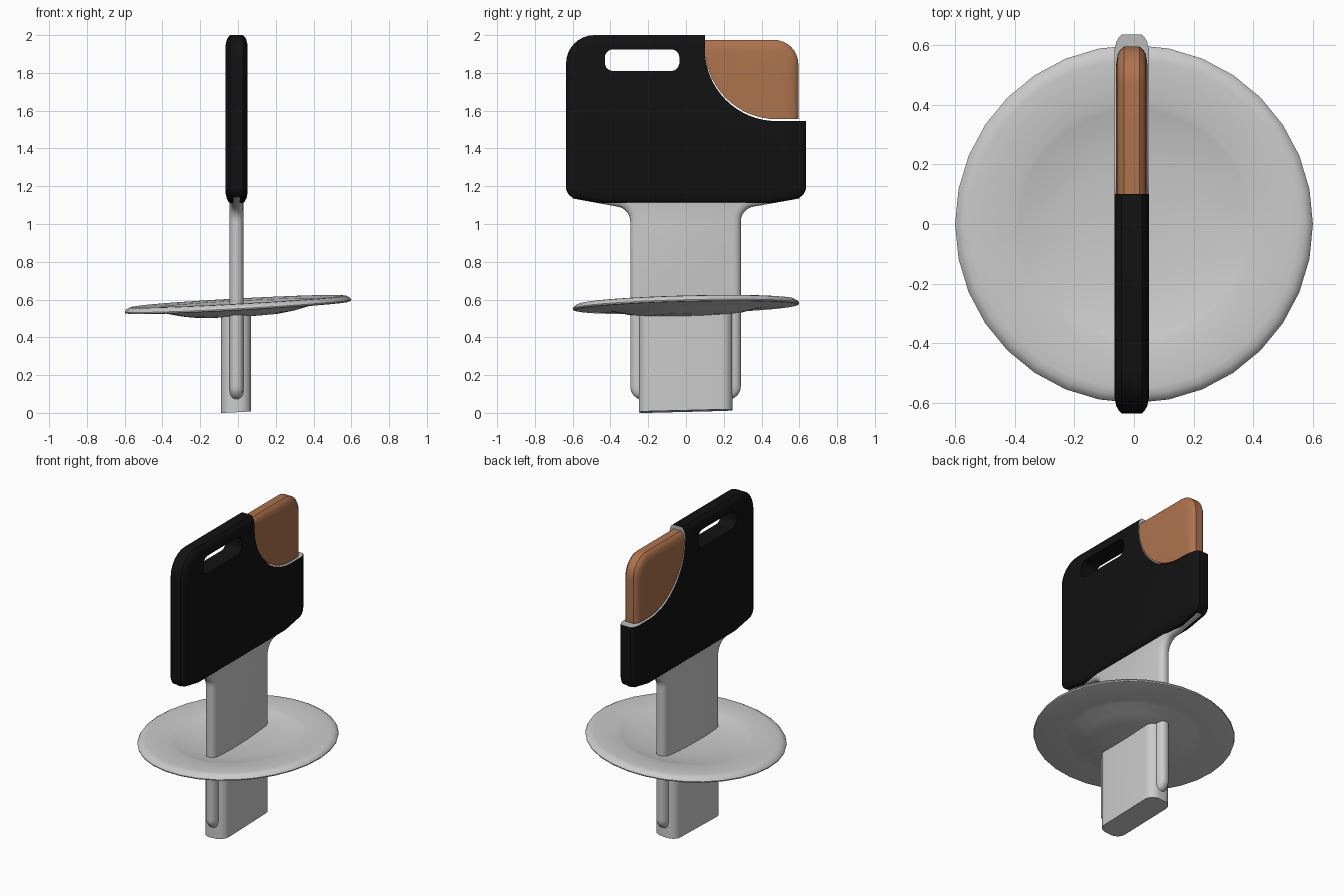
import bpy, bmesh
from math import cos, sin, pi, tan, radians
from mathutils import Vector, Matrix

if "Cube" in bpy.data.objects:
    bpy.data.objects.remove(bpy.data.objects["Cube"])

CX = -0.0075  # mid plane of the key


def material(name, rgb):
    m = bpy.data.materials.new(name)
    m.diffuse_color = (*rgb, 1)
    m.use_nodes = True
    m.node_tree.nodes["Principled BSDF"].inputs["Base Color"].default_value = m.diffuse_color
    return m


black = material("black_rubber", (0.006, 0.006, 0.006))
grey = material("bare_grey", (0.5, 0.5, 0.5))
orange = material("copper_orange", (0.42, 0.17, 0.075))


def fillet(corners, n=8):
    """Polygon from (u, v, radius) corners, each corner rounded."""
    out = []
    for i, (u, v, r) in enumerate(corners):
        p = Vector((u, v))
        if r == 0:
            out.append(p)
            continue
        a = (Vector(corners[i - 1][:2]) - p).normalized()
        b = (Vector(corners[(i + 1) % len(corners)][:2]) - p).normalized()
        half = a.angle(b) / 2
        c = p + (a + b).normalized() * r / sin(half)
        s, e = p + a * r / tan(half) - c, p + b * r / tan(half) - c
        turn = s.angle_signed(e)
        for k in range(n + 1):
            t = -turn * k / n
            out.append(c + Vector((s.x * cos(t) - s.y * sin(t),
                                   s.x * sin(t) + s.y * cos(t))))
    return out


def inset(pts, d):
    """Move a counter-clockwise outline inwards by d."""
    out = []
    for i, p in enumerate(pts):
        a = (p - pts[i - 1]).normalized()
        b = (pts[(i + 1) % len(pts)] - p).normalized()
        na, nb = Vector((-a.y, a.x)), Vector((-b.y, b.x))
        m = na + nb
        out.append(p + m * d * 2 / m.length_squared)
    return out


def finish(bm, name, mats=(), index=0):
    bmesh.ops.recalc_face_normals(bm, faces=bm.faces)
    me = bpy.data.meshes.new(name)
    bm.to_mesh(me)
    bm.free()
    ob = bpy.data.objects.new(name, me)
    bpy.context.collection.objects.link(ob)
    for m in mats:
        me.materials.append(m)
    for f in me.polygons:
        f.material_index = index
    return ob


def bridge(bm, rings):
    for r0, r1 in zip(rings, rings[1:]):
        for i in range(len(r0)):
            j = (i + 1) % len(r0)
            bm.faces.new((r0[i], r0[j], r1[j], r1[i]))


def plate(name, pts, layers, mats=(), index=0):
    """Outline in y-z thickened along x; layers are (inset, half width)."""
    bm = bmesh.new()
    steps = [(d, -w) for d, w in reversed(layers)] + list(layers)
    rings = [[bm.verts.new((CX + x, p.x, p.y)) for p in inset(pts, d)] for d, x in steps]
    bridge(bm, rings)
    bm.faces.new(rings[0])
    bm.faces.new(rings[-1])
    return finish(bm, name, mats, index)


def boolean(ob, cutter, op):
    cutter.hide_render = True
    mod = ob.modifiers.new("cut", 'BOOLEAN')
    mod.operation, mod.object, mod.solver = op, cutter, 'EXACT'
    bpy.context.view_layer.objects.active = ob
    bpy.ops.object.modifier_apply(modifier=mod.name)
    bpy.data.objects.remove(cutter)


def notch(name, z, mats, index):
    pts = fillet([(0.1, z, 0.38), (0.9, z, 0), (0.9, 2.3, 0), (0.1, 2.3, 0)], 16)
    return plate(name, pts, [(0, 0.2)], mats, index)


# Black grip with quarter notch and slot
head_pts = fillet([(-0.635, 1.145, 0.06), (-0.45, 1.11, 0.15), (0.45, 1.11, 0.15),
                   (0.635, 1.145, 0.06), (0.635, 2.0, 0.15), (-0.635, 2.0, 0.15)])
head = plate("grip", head_pts, [(0, 0.034), (0.01, 0.044), (0.025, 0.052), (0.05, 0.0575)],
             (black, grey))
boolean(head, notch("notch_cutter", 1.545, (black, grey), 1), 'DIFFERENCE')
slot = fillet([(-0.43, 1.81, 0.045), (-0.035, 1.81, 0.045),
               (-0.035, 1.925, 0.045), (-0.43, 1.925, 0.045)])
boolean(head, plate("slot_cutter", slot, [(0, 0.2)], (black, grey), 0), 'DIFFERENCE')

# Orange corner insert
ins_pts = fillet([(-0.3, 1.2, 0), (0.595, 1.2, 0), (0.595, 1.975, 0.13), (-0.3, 1.975, 0)])
insert = plate("corner_insert", ins_pts,
               [(0, 0.026), (0.01, 0.038), (0.025, 0.047), (0.06, 0.0525)], (orange,))
boolean(insert, notch("insert_cutter", 1.555, (orange,), 0), 'INTERSECT')

# Flat blade flaring out under the grip
blade_pts = fillet([(-0.295, 0.07, 0.07), (0.29, 0.07, 0.07), (0.29, 1.08, 0.08),
                    (0.6, 1.135, 0), (0.6, 1.22, 0), (-0.6, 1.22, 0),
                    (-0.6, 1.135, 0), (-0.295, 1.08, 0.08)])
blade = plate("blade", blade_pts, [(0, 0.012), (0.007, 0.024), (0.02, 0.033), (0.04, 0.0375)])


def tilt(bm):
    """Lean the horizontal surfaces of the lower parts slightly."""
    for v in bm.verts:
        v.co.z += 0.054 * v.co.x + 0.025 * v.co.y


# Dished collar, turned from a profile
profile = [(0.02, 0.542), (0.14, 0.545), (0.24, 0.552), (0.33, 0.565), (0.385, 0.579),
           (0.405, 0.584), (0.48, 0.589), (0.55, 0.592), (0.575, 0.589), (0.592, 0.579),
           (0.6, 0.567), (0.598, 0.56), (0.585, 0.557), (0.41, 0.55), (0.385, 0.547),
           (0.3, 0.527), (0.22, 0.515), (0.1, 0.51), (0.02, 0.509)]
SIDES = 32
bm = bmesh.new()
rings = [[bm.verts.new((r * cos(2 * pi * k / SIDES), r * sin(2 * pi * k / SIDES), z))
          for k in range(SIDES)] for r, z in profile]
bridge(bm, rings)
bm.faces.new(rings[0])
bm.faces.new(rings[-1])
tilt(bm)
collar = finish(bm, "collar_dish")

# Rounded sleeve around the blade below the collar
bm = bmesh.new()
sleeve_pts = fillet([(-0.09, -0.25, 0.06), (0.07, -0.25, 0.06),
                     (0.07, 0.247, 0.06), (-0.09, 0.247, 0.06)])
rings = [[bm.verts.new((p.x, p.y, z)) for p in sleeve_pts] for z in (0.01, 0.543)]
bridge(bm, rings)
bm.faces.new(rings[0])
bm.faces.new(rings[1])
tilt(bm)
sleeve = finish(bm, "sleeve")

# Smooth shading with sharp edges kept
for ob in (head, insert, blade, collar, sleeve):
    bpy.ops.object.select_all(action='DESELECT')
    ob.select_set(True)
    bpy.context.view_layer.objects.active = ob
    bpy.ops.object.shade_smooth_by_angle(angle=radians(35))
